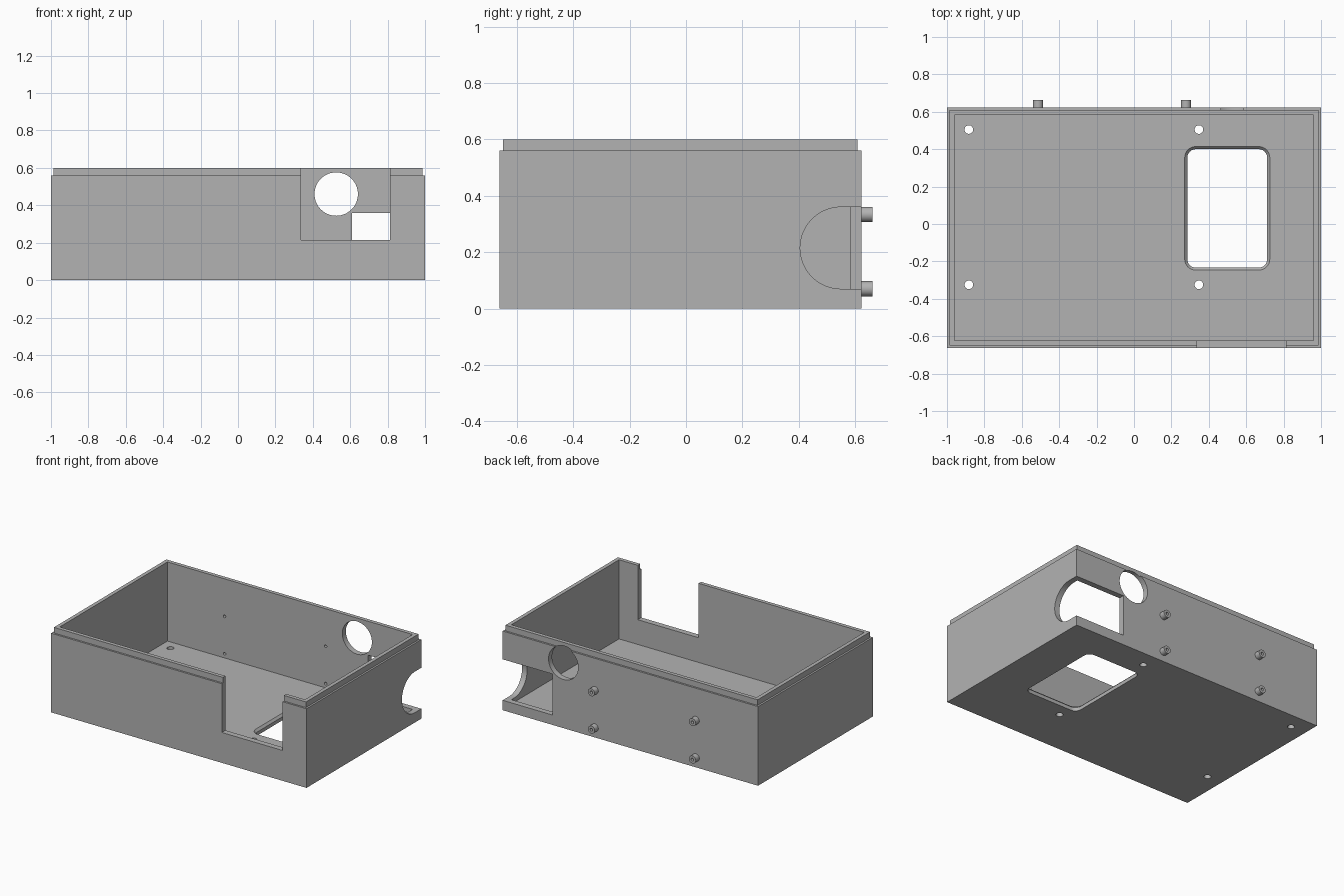
import bpy, bmesh
from math import cos, sin, pi

cube = bpy.data.objects.get("Cube")
if cube:
    bpy.data.objects.remove(cube, do_unlink=True)

grey = bpy.data.materials.new("mid grey")
grey.use_nodes = True
grey.diffuse_color = (0.45, 0.45, 0.45, 1)
grey.node_tree.nodes["Principled BSDF"].inputs["Base Color"].default_value = grey.diffuse_color


def loft(name, loops):
    """Skin a stack of matching rings and cap both ends."""
    bm = bmesh.new()
    rings = [[bm.verts.new(p) for p in loop] for loop in loops]
    n = len(rings[0])
    for a, b in zip(rings, rings[1:]):
        for i in range(n):
            j = (i + 1) % n
            bm.faces.new((a[i], a[j], b[j], b[i]))
    bm.faces.new(rings[0])
    bm.faces.new(rings[-1])
    bmesh.ops.recalc_face_normals(bm, faces=bm.faces)
    mesh = bpy.data.meshes.new(name)
    bm.to_mesh(mesh)
    bm.free()
    mesh.materials.append(grey)
    obj = bpy.data.objects.new(name, mesh)
    bpy.context.collection.objects.link(obj)
    return obj


def rect(x0, x1, y0, y1, z, inset=0):
    x0, x1, y0, y1 = x0 + inset, x1 - inset, y0 + inset, y1 - inset
    return [(x0, y0, z), (x1, y0, z), (x1, y1, z), (x0, y1, z)]


def round_rect(x0, x1, y0, y1, r, z, grow=0):
    pts = []
    corners = ((x1 - r, y1 - r), (x0 + r, y1 - r), (x0 + r, y0 + r), (x1 - r, y0 + r))
    for q, (cx, cy) in enumerate(corners):
        for k in range(9):
            a = (q + k / 8) * pi / 2
            pts.append((cx + (r + grow) * cos(a), cy + (r + grow) * sin(a), z))
    return pts


def rod(name, x, h, r, start, end, axis="Y", n=32):
    """Cylinder along Y (h is height) or Z (h is the y position)."""
    def ring(t):
        pts = [(x + r * cos(2 * pi * i / n), h + r * sin(2 * pi * i / n)) for i in range(n)]
        return [(u, t, v) if axis == "Y" else (u, v, t) for u, v in pts]
    return loft(name, [ring(start), ring(end)])


def cut(target, cutters):
    """Subtract the cutters, bake the result and discard them."""
    for c in cutters:
        c.hide_render = True
        mod = target.modifiers.new(c.name, "BOOLEAN")
        mod.operation, mod.solver, mod.object = "DIFFERENCE", "EXACT", c
    deps = bpy.context.evaluated_depsgraph_get()
    mesh = bpy.data.meshes.new_from_object(target.evaluated_get(deps))
    target.modifiers.clear()
    target.data = mesh
    for c in cutters:
        bpy.data.objects.remove(c, do_unlink=True)


# Open case with a stepped lip round the rim
BACK = 0.622
outer = (-1, 1, -0.662, BACK)
case = loft("case", [
    rect(*outer, 0), rect(*outer, 0.56),
    rect(*outer, 0.56, 0.013), rect(*outer, 0.6, 0.013),
    rect(*outer, 0.6, 0.04), rect(*outer, 0.04, 0.04)])

cutters = []

# Front notch, open at the top
notch = (0.337, 0.813, -0.75, -0.55)
cutters.append(loft("front_notch", [rect(*notch, 0.215), rect(*notch, 0.7)]))

# Round-ended opening wrapping the back right corner
arc = [(0.55 - 0.145 * sin(pi * i / 32), 0.215 + 0.145 * cos(pi * i / 32)) for i in range(33)]
profile = [(0.75, 0.36)] + arc + [(0.75, 0.07)]
cutters.append(loft("corner_opening", [[(x, y, z) for y, z in profile] for x in (0.61, 1.1)]))

# Round port in the back wall
cutters.append(rod("back_port", 0.525, 0.46, 0.116, 0.5, 0.75, n=64))

# Rounded floor window with a chamfered upper edge
window = (0.285, 0.712, -0.233, 0.4, 0.045)
cutters.append(loft("floor_window", [
    round_rect(*window, -0.02), round_rect(*window, 0.025),
    round_rect(*window, 0.04, 0.014), round_rect(*window, 0.05, 0.024)]))

# Floor screw holes
for x in (-0.883, 0.347):
    for y in (-0.325, 0.505):
        cutters.append(rod("floor_hole", x, y, 0.023, -0.05, 0.1, "Z"))

# Hollow pegs on the back wall, bored through into the case
pegs = []
for x in (-0.513, 0.278):
    for z in (0.07, 0.334):
        peg = rod("back_peg", x, z, 0.027, BACK, 0.662)
        cut(peg, [rod("peg_bore", x, z, 0.01, 0.5, 0.75, n=16)])
        pegs.append(peg)
        cutters.append(rod("wall_bore", x, z, 0.01, 0.5, 0.75, n=16))

cut(case, cutters)

# Smooth the round surfaces, keep edges crisp
bpy.ops.object.select_all(action="DESELECT")
for obj in [case] + pegs:
    obj.select_set(True)
bpy.context.view_layer.objects.active = case
bpy.ops.object.shade_smooth_by_angle(angle=pi / 6)
